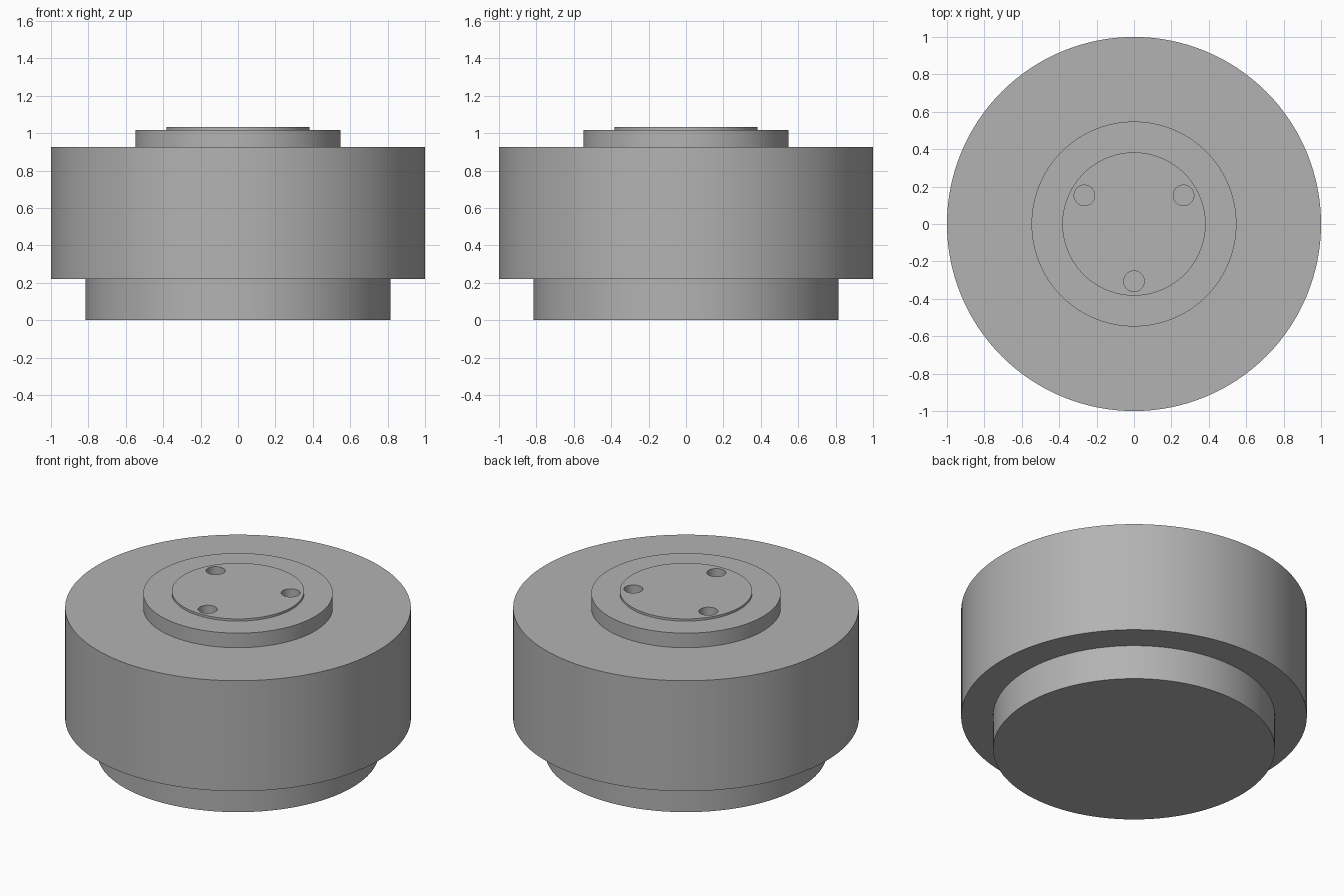
import bpy
import bmesh
from math import cos, sin, radians, tau

cube = bpy.data.objects.get("Cube")
if cube:
    bpy.data.objects.remove(cube, do_unlink=True)

SEGMENTS = 128

grey = bpy.data.materials.new("plain grey")
grey.use_nodes = True
colour = (0.45, 0.45, 0.45, 1)
grey.diffuse_color = colour
grey.node_tree.nodes["Principled BSDF"].inputs["Base Color"].default_value = colour


def add_object(name, bm):
    mesh = bpy.data.meshes.new(name)
    bmesh.ops.recalc_face_normals(bm, faces=bm.faces)
    bm.to_mesh(mesh)
    bm.free()
    mesh.materials.append(grey)
    obj = bpy.data.objects.new(name, mesh)
    bpy.context.collection.objects.link(obj)
    return obj


def lathe(name, profile):
    """Stack rings of (radius, height) and close both ends."""
    bm = bmesh.new()
    rings = []
    for radius, z in profile:
        angles = [tau * i / SEGMENTS for i in range(SEGMENTS)]
        rings.append([bm.verts.new((radius * cos(a), radius * sin(a), z)) for a in angles])
    for low, high in zip(rings, rings[1:]):
        for i in range(SEGMENTS):
            j = (i + 1) % SEGMENTS
            bm.faces.new((low[i], low[j], high[j], high[i]))
    bm.faces.new(rings[0])
    bm.faces.new(rings[-1])
    return add_object(name, bm)


# Turned body: base, wide drum, collar and thin raised disc
body = lathe("stepped_body", [
    (0.815, 0), (0.815, 0.22),
    (1, 0.22), (1, 0.925),
    (0.548, 0.925), (0.548, 1.018),
    (0.383, 1.018), (0.383, 1.032),
])

# Three blind holes in the raised disc
for i in range(3):
    angle = radians(-90 + 120 * i)
    drill = lathe("hole_cutter", [(0.055, 0.82), (0.055, 1.2)])
    drill.location = (0.306 * cos(angle), 0.306 * sin(angle), 0)
    drill.hide_render = True
    drill.hide_set(True)
    cut = body.modifiers.new("drilled_hole", "BOOLEAN")
    cut.operation = "DIFFERENCE"
    cut.solver = "EXACT"
    cut.object = drill

# Apply the holes, then smooth the walls while keeping the rims sharp
bpy.ops.object.select_all(action="DESELECT")
body.select_set(True)
bpy.context.view_layer.objects.active = body
for name in [m.name for m in body.modifiers]:
    bpy.ops.object.modifier_apply(modifier=name)
bpy.ops.object.shade_smooth_by_angle(angle=radians(30))
